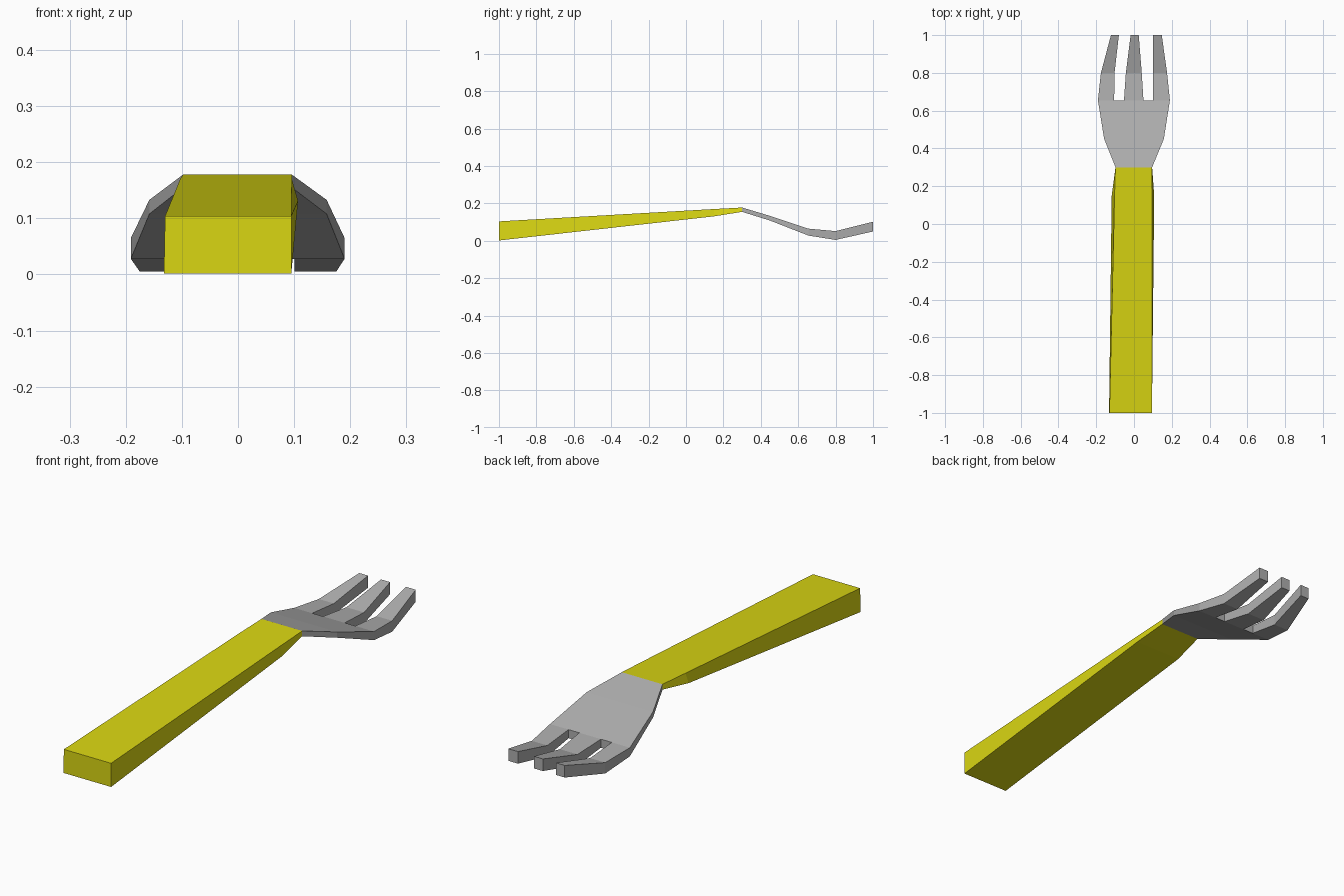
import bpy, bmesh

if "Cube" in bpy.data.objects:
    bpy.data.objects.remove(bpy.data.objects["Cube"])


def material(name, rgb):
    m = bpy.data.materials.new(name)
    m.diffuse_color = (*rgb, 1)
    m.use_nodes = True
    m.node_tree.nodes["Principled BSDF"].inputs["Base Color"].default_value = m.diffuse_color
    return m


def finish(bm, name, mat):
    bmesh.ops.recalc_face_normals(bm, faces=bm.faces[:])
    me = bpy.data.meshes.new(name)
    bm.to_mesh(me)
    bm.free()
    ob = bpy.data.objects.new(name, me)
    bpy.context.collection.objects.link(ob)
    me.materials.append(mat)
    return ob


yellow = material("yellow plastic", (0.70, 0.67, 0.006))
grey = material("grey metal", (0.42, 0.42, 0.42))

# Handle: rings of (y, top left x, top right x, top z, bottom left x, bottom right x, bottom z)
rings = [
    (-1.0, -0.13, 0.095, 0.104, -0.132, 0.095, 0.002),
    (0.15, -0.103, 0.096, 0.170, -0.118, 0.107, 0.131),
    (0.3, -0.098, 0.096, 0.178, -0.098, 0.096, 0.155),
]
bm = bmesh.new()
loops = []
for y, tl, tr, tz, bl, br, bz in rings:
    loops.append([bm.verts.new(p) for p in
                  ((tl, y, tz), (tr, y, tz), (br, y, bz), (bl, y, bz))])
for a, b in zip(loops, loops[1:]):
    for i in range(4):
        j = (i + 1) % 4
        bm.faces.new((a[i], a[j], b[j], b[i]))
bm.faces.new(loops[0])
bm.faces.new(loops[-1])
finish(bm, "handle", yellow)

# Fork head: rows of (y, top z, thickness, six x positions across)
rows = [
    (0.3, 0.178, 0.023, (-0.098, -0.05, -0.025, 0.025, 0.05, 0.096)),
    (0.45, 0.133, 0.025, (-0.158, -0.08, -0.04, 0.04, 0.08, 0.158)),
    (0.655, 0.065, 0.037, (-0.191, -0.105, -0.053, 0.050, 0.101, 0.190)),
    (0.8, 0.052, 0.047, (-0.175, -0.103, -0.043, 0.041, 0.101, 0.175)),
    (1.0, 0.102, 0.052, (-0.122, -0.080, -0.018, 0.025, 0.101, 0.147)),
]
bm = bmesh.new()


def layer(drop):
    return [[bm.verts.new((x, y, z - t * drop)) for x in xs] for y, z, t, xs in rows]


top, bottom = layer(0), layer(1)
# Slots between the tines are the odd columns beyond the neck
cells = {(r, c) for r in range(4) for c in range(5) if r < 2 or c % 2 == 0}
for r, c in cells:
    ring = ((r, c), (r, c + 1), (r + 1, c + 1), (r + 1, c))
    for grid in (top, bottom):
        bm.faces.new([grid[i][j] for i, j in ring])
    # Side walls wherever there is no neighbouring cell
    for k, near in enumerate(((r - 1, c), (r, c + 1), (r + 1, c), (r, c - 1))):
        if near not in cells:
            (i, j), (m, n) = ring[k], ring[(k + 1) % 4]
            bm.faces.new((top[i][j], top[m][n], bottom[m][n], bottom[i][j]))
bmesh.ops.delete(bm, geom=[v for v in bm.verts if not v.link_faces], context='VERTS')
finish(bm, "fork_head", grey)
